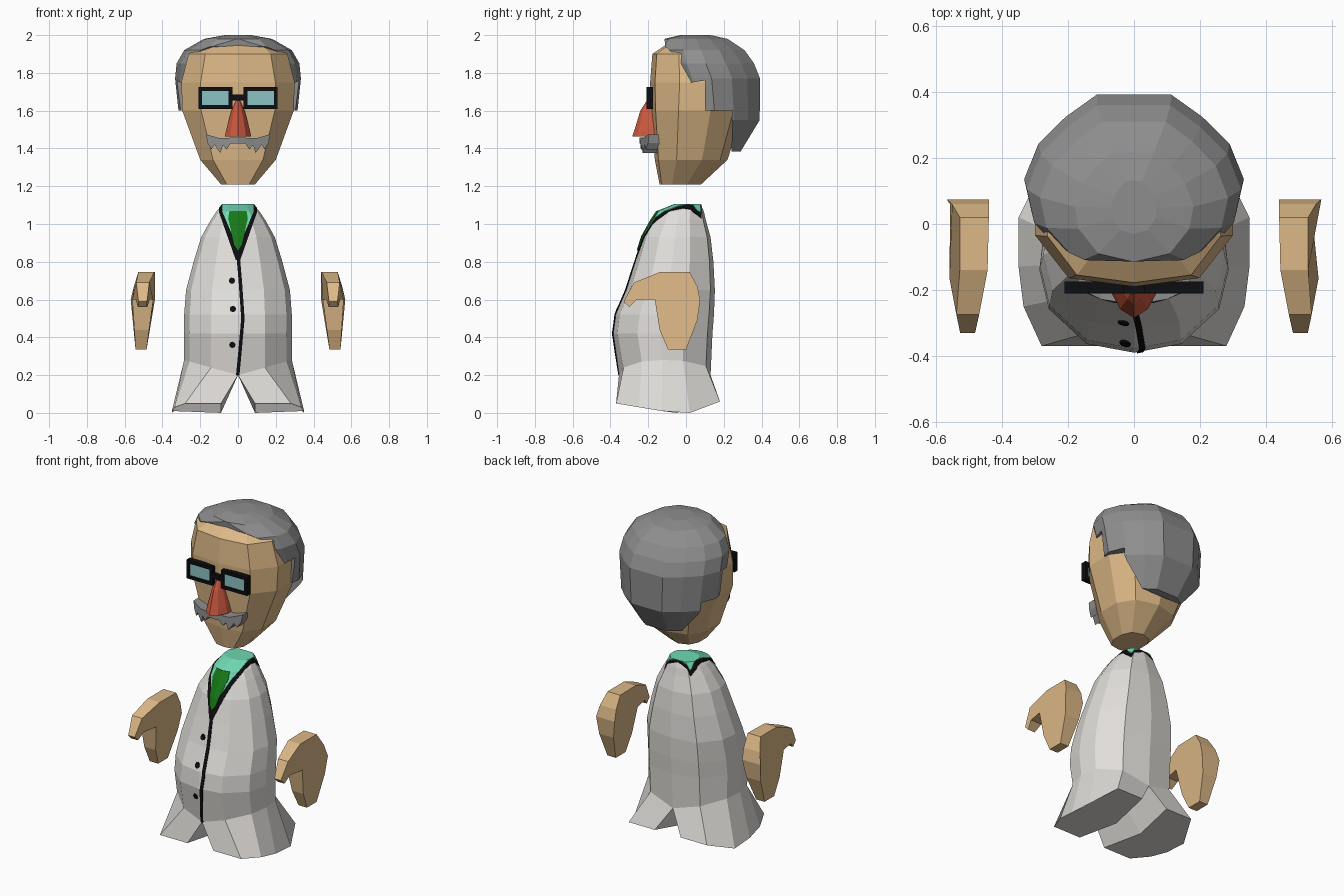
import bpy, bmesh, math
from mathutils import Vector

if "Cube" in bpy.data.objects:
    bpy.data.objects.remove(bpy.data.objects["Cube"])


def material(name, r, g, b):
    m = bpy.data.materials.new(name)
    m.diffuse_color = (r, g, b, 1)
    m.use_nodes = True
    m.node_tree.nodes["Principled BSDF"].inputs["Base Color"].default_value = m.diffuse_color
    return m


SKIN = material("skin", .72, .48, .24)
HAIR = material("grey_hair", .27, .27, .27)
COAT = material("white_coat", .74, .72, .69)
MINT = material("mint_shirt", .16, .69, .45)
GREEN = material("green_tie", .008, .19, .008)
BLACK = material("black", .004, .004, .005)
RED = material("red_nose", .62, .10, .05)
LENS = material("lens_blue", .26, .55, .55)


def loft(name, rings, mat, mirror=False):
    """Skin a list of equal-length 3D rings and cap both ends."""
    bm = bmesh.new()
    vs = [[bm.verts.new(p) for p in r] for r in rings]
    n = len(rings[0])
    for a, b in zip(vs, vs[1:]):
        for i in range(n):
            j = (i + 1) % n
            bm.faces.new((a[i], a[j], b[j], b[i]))
    bm.faces.new(vs[0][::-1])
    bm.faces.new(vs[-1])
    bmesh.ops.recalc_face_normals(bm, faces=bm.faces[:])
    me = bpy.data.meshes.new(name)
    bm.to_mesh(me)
    bm.free()
    me.materials.append(mat)
    ob = bpy.data.objects.new(name, me)
    bpy.context.collection.objects.link(ob)
    if mirror:
        ob.modifiers.new("Mirror", 'MIRROR')
    return ob


def section(z, hw, y0, y1, half):
    """Horizontal ring from a normalised half outline, mirrored in x."""
    pts = half + [(-x, t) for x, t in reversed(half) if x > 0]
    c, h = (y0 + y1) / 2, (y1 - y0) / 2
    return [Vector((x * hw, c + t * h, z)) for x, t in pts]


def prism_y(name, pts, y0, y1, mat, mirror=False):
    return loft(name, [[(x, y, z) for x, z in pts] for y in (y0, y1)], mat, mirror)


def box(name, x0, x1, y0, y1, z0, z1, mat, mirror=False):
    return prism_y(name, [(x0, z0), (x1, z0), (x1, z1), (x0, z1)], y0, y1, mat, mirror)


def intersect(ob, cutter):
    """Keep the part of ob inside the cutter, then drop the cutter."""
    m = ob.modifiers.new("Cut", 'BOOLEAN')
    m.operation, m.object, m.solver = 'INTERSECT', cutter, 'EXACT'
    bpy.context.view_layer.objects.active = ob
    bpy.ops.object.modifier_apply(modifier=m.name)
    bpy.data.objects.remove(cutter)


# coat body
body_half = [(0, -1), (.5, -.9), (.9, -.5), (1, -.05), (.95, .4), (.6, .9), (0, 1)]
body_rings = [section(*r, body_half) for r in (
    (.28, .285, -.355, .13), (.42, .287, -.39, .14), (.52, .285, -.378, .148),
    (.65, .275, -.32, .153), (.80, .235, -.27, .145), (.93, .195, -.23, .13),
    (1.02, .145, -.18, .105), (1.065, .115, -.15, .095), (1.10, .085, -.06, .08))]
for p in body_rings[0]:                      # hem dips to the crotch
    p.z -= .08 * (1 - abs(p.x) / .285)
body = loft("coat_body", body_rings, COAT)

# flared coat legs with rocker bottoms
leg_top = body_rings[0][:7] + [Vector((0, -.1, .2))]
leg_bottom = [(.09, -.37, .05), (.28, -.37, .05), (.335, -.25, .03), (.35, -.13, .01),
              (.35, .02, 0), (.27, .18, .06), (.09, .18, .06), (.09, -.05, 0)]
loft("coat_leg", [leg_bottom, leg_top], COAT, mirror=True)


def painted(name, pts, lift, mat, y1=-.05):
    """Thin skin lying on the coat, cut to an outline drawn in the front view."""
    ob = body.copy()
    ob.data = body.data.copy()
    ob.name = ob.data.name = name
    bpy.context.collection.objects.link(ob)
    for v, n in [(v, v.normal.copy()) for v in ob.data.vertices]:
        v.co += n * lift
    ob.data.materials[0] = mat
    intersect(ob, prism_y("cutter", pts, -.6, y1, mat))


# painted clothing details
painted("collar_edge", [(-.1, 1.2), (-.1, 1.06), (-.012, .81), (.012, .81),
                        (.1, 1.06), (.1, 1.2)], .003, BLACK, .083)
painted("shirt", [(-.085, 1.2), (-.085, 1.07), (0, .87), (.085, 1.07), (.085, 1.2)],
        .006, MINT, .078)
painted("tie", [(-.045, 1.07), (.045, 1.07), (.052, 1.03), (.02, .89), (0, .86),
                (-.02, .89), (-.052, 1.03)], .009, GREEN)
seam = [(0, .84), (.012, .7), (.026, .5), (.01, .32), (-.006, .15)]
painted("coat_seam", [(x - .009, z) for x, z in seam] +
        [(x + .009, z) for x, z in reversed(seam)], .004, BLACK)
for bx, bz in ((-.032, .70), (-.027, .55), (-.03, .36)):
    painted("button", [(bx + .017 * math.cos(a * math.pi / 4), bz + .017 * math.sin(a * math.pi / 4))
                       for a in range(8)], .005, BLACK)

# head
head_half = [(0, -1), (.66, -.9), (1, -.4), (1, .3), (.7, .8), (0, 1)]
loft("head", [section(*r, head_half) for r in (
    (1.21, .09, -.14, .08), (1.34, .20, -.165, .22), (1.60, .295, -.185, .30),
    (1.75, .30, -.19, .33), (1.90, .262, -.178, .29), (1.96, .17, -.09, .2))], SKIN)

# hair: dome trimmed by a stepped side outline
hair_half = [(0, -1), (.6, -.85), (.93, -.4), (1, 0), (.87, .42), (.62, .74), (.34, 1), (0, 1)]
hair = loft("hair", [section(*r, hair_half) for r in (
    (1.385, .22, -.05, .29), (1.55, .31, -.08, .39), (1.77, .333, -.12, .392),
    (1.85, .325, -.15, .36), (1.92, .285, -.15, .31), (1.98, .18, -.115, .22),
    (2.0, .07, -.03, .13))], HAIR)
outline = [(-.125, 2.1), (-.11, 1.94), (-.03, 1.87), (-.03, 1.74), (.1, 1.76), (.1, 1.6),
           (.245, 1.6), (.24, 1.3), (.5, 1.3), (.5, 2.1)]
intersect(hair, loft("cutter", [[(x, y, z) for y, z in outline] for x in (-.5, .5)], HAIR))

# nose
nose_half = [(0, -1), (.6, -.6), (1, .2), (1, 1), (0, 1)]
loft("nose", [section(*r, nose_half) for r in (
    (1.462, .07, -.285, -.15), (1.50, .062, -.272, -.16), (1.60, .035, -.242, -.17),
    (1.665, .006, -.20, -.17))], RED)

# ragged moustache bent round the face
tuft = [(0, 1.458), (.1, 1.455), (.17, 1.475), (.162, 1.43), (.14, 1.395), (.125, 1.42),
        (.093, 1.375), (.08, 1.418), (.06, 1.395), (.04, 1.425), (0, 1.425)]
moustache = prism_y("moustache", tuft, -.245, -.155, HAIR, mirror=True)
for v in moustache.data.vertices:
    v.co.y += 1.7 * v.co.x ** 2

# glasses
for x0, x1, z0, z1 in ((.03, .21, 1.705, 1.725), (.03, .21, 1.61, 1.63),
                       (.03, .05, 1.63, 1.705), (.19, .21, 1.63, 1.705),
                       (0, .03, 1.655, 1.685)):
    box("glasses_frame", x0, x1, -.21, -.175, z0, z1, BLACK, mirror=True)
box("lens", .05, .19, -.203, -.195, 1.63, 1.705, LENS, mirror=True)

# mitten hands with thumbs
mitt = [(.02, .745), (.06, .67), (.075, .6), (.06, .49), (0, .335), (-.095, .335),
        (-.14, .44), (-.165, .6), (-.26, .6), (-.3, .56), (-.33, .59), (-.275, .69), (-.14, .745)]


def clamp(v):
    return max(0, min(1, v))


inner, outer = [], []
for y, z in mitt:
    t, s = clamp((-y - .12) / .21), clamp((.6 - z) / .27)
    inner.append((.44 + .04 * t + .045 * s, y, z))
    outer.append((.568 - .04 * max(t, clamp((z - .62) / .12)) - .026 * s, y, z))
loft("hand", [inner, outer], SKIN, mirror=True)
